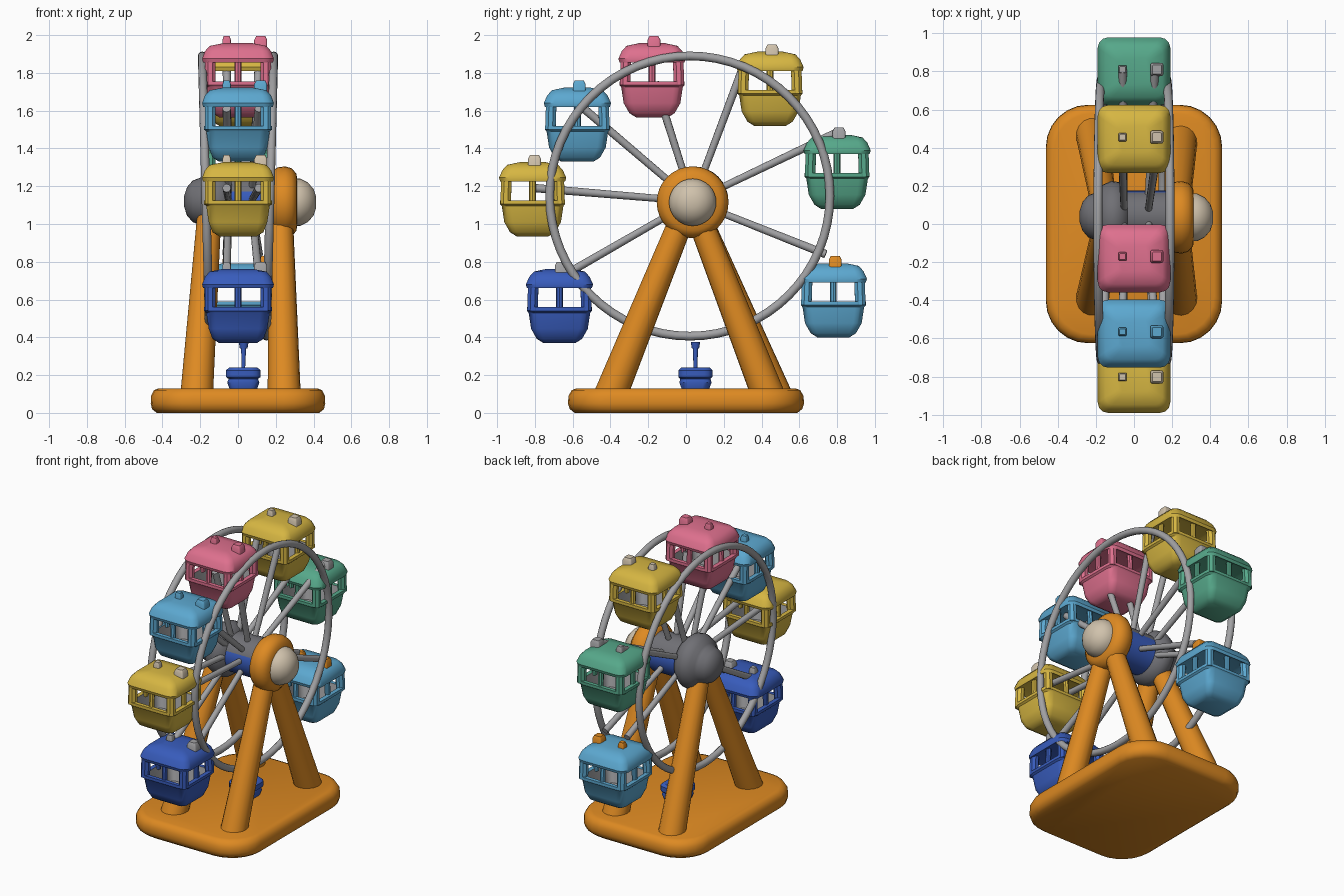
import bpy, bmesh, math
from mathutils import Vector

if "Cube" in bpy.data.objects:
    bpy.data.objects.remove(bpy.data.objects["Cube"])


def mat(name, r, g, b):
    m = bpy.data.materials.new(name)
    lin = [((c / 255 + 0.055) / 1.055) ** 2.4 for c in (r, g, b)]
    m.diffuse_color = (*lin, 1)
    m.use_nodes = True
    m.node_tree.nodes["Principled BSDF"].inputs["Base Color"].default_value = m.diffuse_color
    return m


ORANGE = mat("orange", 222, 138, 34)
PINK = mat("pink", 222, 112, 142)
YELLOW = mat("yellow", 214, 182, 66)
GREEN = mat("green", 86, 168, 138)
SKY = mat("light blue", 92, 168, 208)
BLUE = mat("blue", 56, 92, 188)
GREY = mat("grey", 162, 162, 164)
DARK = mat("dark grey", 112, 112, 117)
CREAM = mat("cream", 208, 194, 172)


def finish(bm, name, *mats, smooth=40):
    bmesh.ops.recalc_face_normals(bm, faces=bm.faces)
    me = bpy.data.meshes.new(name)
    bm.to_mesh(me)
    bm.free()
    ob = bpy.data.objects.new(name, me)
    bpy.context.collection.objects.link(ob)
    for m in mats:
        me.materials.append(m)
    bpy.ops.object.select_all(action='DESELECT')
    ob.select_set(True)
    bpy.context.view_layer.objects.active = ob
    bpy.ops.object.shade_smooth_by_angle(angle=math.radians(smooth))
    return ob


def bridge(bm, rings):
    for a, b in zip(rings, rings[1:]):
        n = len(a)
        for i in range(n):
            bm.faces.new((a[i], a[(i + 1) % n], b[(i + 1) % n], b[i]))
    bm.faces.new(rings[0])
    bm.faces.new(rings[-1])


def loft(bm, c, sections, corner=0.3, seg=3):
    """Stack rounded rectangles (half x, half y, z) around point c."""
    rings = []
    for hx, hy, z in sections:
        r = corner * min(hx, hy)
        ring = []
        for q, (sx, sy) in enumerate(((1, 1), (-1, 1), (-1, -1), (1, -1))):
            for k in range(seg + 1):
                a = math.pi / 2 * (q + k / seg)
                ring.append(bm.verts.new((c[0] + sx * (hx - r) + r * math.cos(a),
                                          c[1] + sy * (hy - r) + r * math.sin(a), c[2] + z)))
        rings.append(ring)
    bridge(bm, rings)


def rod(bm, p, q, r1, r2, n=12):
    p, q = Vector(p), Vector(q)
    rot = (q - p).to_track_quat('Z', 'Y')
    rings = [[bm.verts.new(o + rot @ Vector((r * math.cos(2 * math.pi * i / n),
                                             r * math.sin(2 * math.pi * i / n), 0)))
              for i in range(n)] for o, r in ((p, r1), (q, r2))]
    bridge(bm, rings)


def lathe_x(name, c, profile, *mats, n=32):
    """Turn (x, radius) points about the x axis through (y, z) = c."""
    bm = bmesh.new()
    bridge(bm, [[bm.verts.new((x, c[0] + r * math.cos(2 * math.pi * i / n),
                               c[1] + r * math.sin(2 * math.pi * i / n)))
                 for i in range(n)] for x, r in profile])
    return finish(bm, name, *mats)


# base plate
bm = bmesh.new()
loft(bm, (0, 0, 0), [(.43, .59, 0), (.455, .615, .02), (.462, .625, .05), (.46, .622, .09),
                     (.445, .605, .12), (.42, .58, .13)], corner=.48, seg=6)
finish(bm, "base", ORANGE, smooth=50)

# support legs
for side, foot_x, top_x in (("right", .245, .225), ("left", -.22, -.15)):
    for end, foot_y, top_y in (("front", -.405, .0), ("back", .44 if side == "right" else .48, .05)):
        bm = bmesh.new()
        rod(bm, (foot_x, foot_y, .08), (top_x, top_y, 1.08), .088, .064, 16)
        finish(bm, f"{end}_{side}_leg", ORANGE)

# hub: orange disc, cream cap, dark drum and end ball, blue core
HUB = (.035, 1.115)
lathe_x("hub_disc", HUB, [(.16, .11), (.18, .165), (.21, .185), (.25, .19), (.285, .18),
                          (.31, .15), (.315, .1)], ORANGE)
lathe_x("hub_cap", HUB, [(.29, .125), (.33, .125), (.37, .105), (.4, .07), (.414, .03)], CREAM)
lathe_x("hub_back", (.04, 1.12), [(-.285, .03), (-.27, .075), (-.24, .11), (-.2, .125), (-.185, .135),
                                  (-.165, .165), (-.12, .185), (-.08, .18), (-.04, .15), (-.02, .1)], DARK)
core = lathe_x("hub_core", (.04, 1.12), [(-.06, .135), (.2, .135)], BLUE, DARK)
for f in core.data.polygons:
    f.material_index = 1 if f.normal.z > .3 else 0

# wheel rims, leaning together towards the bottom
for side, s in (("left", -1), ("right", 1)):
    bpy.ops.mesh.primitive_torus_add(location=(s * .17, .02, 1.148),
                                     rotation=(0, math.pi / 2 + s * .026, 0),
                                     major_radius=.742, minor_radius=.023,
                                     major_segments=64, minor_segments=12)
    ob = bpy.context.object
    ob.name = f"{side}_rim"
    ob.data.materials.append(GREY)
    bpy.ops.object.shade_smooth()

# cabins: colour, y, bottom z, pivot colour, spoke end (y, z)
CABINS = [("pink", PINK, -.18, 1.565, PINK, (-.165, 1.75)),
          ("top_yellow", YELLOW, .445, 1.52, CREAM, (.31, 1.85)),
          ("green", GREEN, .80, 1.08, GREY, (.81, 1.49)),
          ("back_light_blue", SKY, .78, .40, ORANGE, (.74, .84)),
          ("blue", BLUE, -.67, .37, GREY, (-.66, .72)),
          ("front_yellow", YELLOW, -.812, .935, CREAM, (-.80, 1.19)),
          ("front_light_blue", SKY, -.575, 1.33, SKY, (-.54, 1.61))]
for name, colour, y, z, pivot, tip in CABINS:
    c = (0, y, z)
    # tub with grey inside
    bm = bmesh.new()
    loft(bm, c, [(.1, .085, 0), (.135, .12, .022), (.155, .15, .075), (.168, .163, .16),
                 (.18, .172, .17), (.18, .172, .19), (.15, .145, .19), (.125, .12, .05)])
    tub = finish(bm, name + "_tub", colour, GREY)
    for f in tub.data.polygons:
        d = f.center - Vector(c)
        inward = f.normal.x * d.x + f.normal.y * d.y < -.01
        floor = f.normal.z > .9 and d.z < .1
        f.material_index = 1 if inward or floor else 0
    # roof
    bm = bmesh.new()
    loft(bm, c, [(.15, .14, .305), (.185, .172, .29), (.19, .178, .31), (.175, .16, .35),
                 (.15, .135, .378), (.08, .07, .392)])
    finish(bm, name + "_roof", colour)
    # window posts
    bm = bmesh.new()
    for sx in (-1, 0, 1):
        for sy in (-1, 0, 1):
            if sx or sy:
                r = .03 if sx and sy else .018
                rod(bm, (sx * .148, y + sy * .143, z + .17), (sx * .146, y + sy * .138, z + .32), r, r, 8)
    finish(bm, name + "_posts", colour)
    # roof pivots
    bm = bmesh.new()
    for x, r in ((-.06, .022), (.12, .034)):
        loft(bm, (x, y + .01, z), [(r, r, .35), (r, r, .41), (r * .7, r * .7, .43)])
    finish(bm, name + "_pivots", pivot)
    # pair of spokes from hub to cabin
    bm = bmesh.new()
    for x0, x1 in ((-.05, -.06), (.07, .11)):
        rod(bm, (x0, .035, 1.12), (x1, *tip), .018, .022)
    finish(bm, name + "_spokes", GREY)

# control box and lever
bm = bmesh.new()
loft(bm, (.028, .05, 0), [(.07, .07, .12), (.085, .085, .16), (.078, .08, .18), (.092, .09, .19),
                          (.092, .09, .225), (.075, .075, .24)], corner=.5)
rod(bm, (.028, .05, .23), (.03, .05, .35), .01, .014, 10)
rod(bm, (.03, .05, .34), (.03, .05, .375), .02, .026, 10)
finish(bm, "control_box", BLUE)
